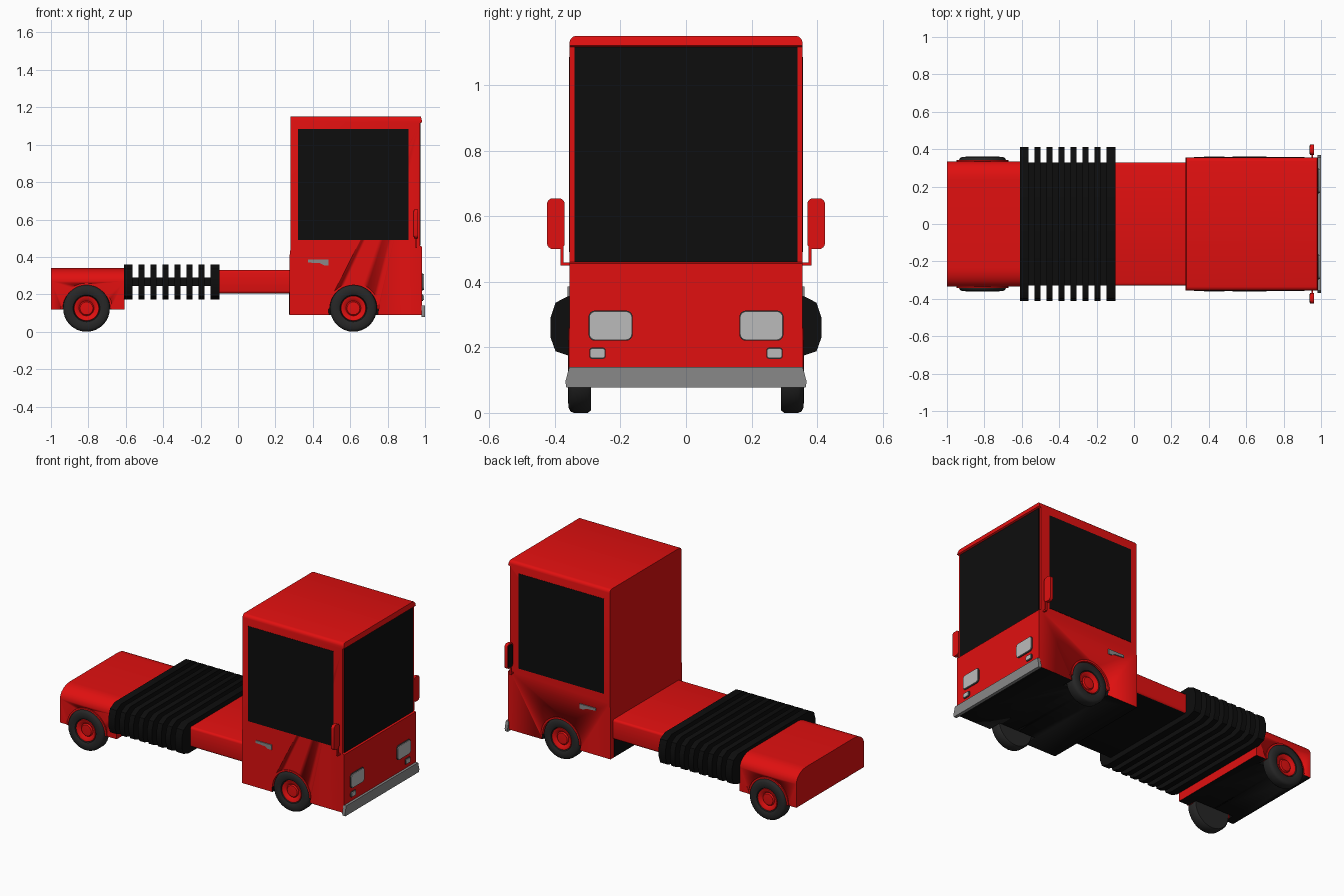
import bpy, bmesh, math
from mathutils import Vector

if "Cube" in bpy.data.objects:
    bpy.data.objects.remove(bpy.data.objects["Cube"])

def mat(name, r, g, b):
    m = bpy.data.materials.new(name)
    m.diffuse_color = (r, g, b, 1)
    m.use_nodes = True
    m.node_tree.nodes["Principled BSDF"].inputs["Base Color"].default_value = m.diffuse_color
    return m

RED = mat("red paint", 0.75, 0.005, 0.005)
BLACK = mat("black", 0.004, 0.004, 0.004)
TYRE = mat("tyre rubber", 0.02, 0.02, 0.02)
GREY = mat("grey trim", 0.25, 0.25, 0.25)
DARK = mat("dark rim", 0.06, 0.06, 0.06)
LENS = mat("lens", 0.5, 0.5, 0.5)

def finish(name, bm, m, under=False, angle=40):
    bmesh.ops.recalc_face_normals(bm, faces=bm.faces)
    me = bpy.data.meshes.new(name)
    me.materials.append(m)
    if under:                                   # black underside
        me.materials.append(BLACK)
        for f in bm.faces:
            if f.normal.z < -0.95:
                f.material_index = 1
    bm.to_mesh(me)
    bm.free()
    ob = bpy.data.objects.new(name, me)
    bpy.context.collection.objects.link(ob)
    bpy.ops.object.select_all(action='DESELECT')
    ob.select_set(True)
    bpy.context.view_layer.objects.active = ob
    bpy.ops.object.shade_smooth_by_angle(angle=math.radians(angle))
    return ob

def prism(name, pts, axis, a, b, m, bevel=0, pick=None, seg=3, under=False):
    """Extrude a 2D outline along x (outline is y,z) or y (outline is x,z)."""
    bm = bmesh.new()
    place = (lambda p, t: (t, p[0], p[1])) if axis == 'x' else (lambda p, t: (p[0], t, p[1]))
    f = bm.faces.new([bm.verts.new(place(p, a)) for p in pts])
    ext = bmesh.ops.extrude_face_region(bm, geom=[f])
    d = Vector(place((0, 0), b - a))
    for v in ext['geom']:
        if isinstance(v, bmesh.types.BMVert):
            v.co += d
    bmesh.ops.recalc_face_normals(bm, faces=bm.faces)
    if bevel:
        edges = [e for e in bm.edges if pick is None or pick(e)]
        bmesh.ops.bevel(bm, geom=edges, offset=bevel, segments=seg, profile=0.5, affect='EDGES')
    return finish(name, bm, m, under)

def rect(x0, x1, z0, z1):
    return [(x0, z0), (x1, z0), (x1, z1), (x0, z1)]

def rounded(cx, cz, w, h, r, n=5):
    pts = []
    for k, (sx, sz) in enumerate([(1, 1), (-1, 1), (-1, -1), (1, -1)]):
        for i in range(n):
            t = math.pi / 2 * (k + i / (n - 1))
            pts.append((cx + sx * (w / 2 - r) + r * math.cos(t), cz + sz * (h / 2 - r) + r * math.sin(t)))
    return pts

def lathe(name, prof, cx, cz, s, m, n=32, arc=2 * math.pi, closed=False):
    """Revolve (radius, y) points about the y direction through (cx, cz)."""
    bm = bmesh.new()
    full = arc > 6.28
    rings = []
    for i in range(n if full else n + 1):
        t = arc * i / n
        rings.append([bm.verts.new((cx + r * math.cos(t), s * y, cz + r * math.sin(t))) for r, y in prof])
    k = len(prof)
    for i in range(n):
        a, b = rings[i], rings[(i + 1) % len(rings)]
        for j in range(k if closed else k - 1):
            bm.faces.new((a[j], a[(j + 1) % k], b[(j + 1) % k], b[j]))
    if closed and not full:
        bm.faces.new(rings[0])
        bm.faces.new(rings[-1])
    bmesh.ops.remove_doubles(bm, verts=bm.verts, dist=1e-5)
    return finish(name, bm, m)

# cab shell, with recessed windscreen and roof lip
cab_pts = [(0.275, 0.09), (0.985, 0.09), (0.985, 0.455), (0.972, 0.46), (0.972, 1.115),
           (0.985, 1.12), (0.978, 1.15), (0.28, 1.15), (0.28, 0.44), (0.275, 0.40)]
def roof_edge(e):
    a, b = e.verts
    return abs(a.co.y - b.co.y) < 1e-4 and abs(a.co.x - b.co.x) > 0.1 and a.co.z > 1
cab = prism("cab", cab_pts, 'y', -0.355, 0.355, RED, 0.02, roof_edge, under=True)
prism("cab_back_lower_panel", rect(-0.32, 0.32, 0.092, 0.205), 'x', 0.272, 0.28, BLACK)
prism("windscreen", rect(-0.34, 0.34, 0.46, 1.115), 'x', 0.965, 0.976, BLACK)

# connecting body between cab and bellows
prism("link_body", rect(-0.33, 0.33, 0.205, 0.33), 'x', -0.12, 0.29, RED, 0.014,
      lambda e: abs(e.verts[0].co.x - e.verts[1].co.x) > 0.1, under=True)

# rear body with rounded top edges
rear_pts = [(-0.335, 0.12), (0.335, 0.12)]
arc = [(0.235 + 0.10 * math.cos(t), 0.27 + 0.07 * math.sin(t))
       for t in [math.pi / 2 * i / 8 for i in range(9)]]
rear_pts += arc + [(-y, z) for y, z in reversed(arc)]
rear = prism("rear_body", rear_pts, 'x', -1.0, -0.607, RED, under=True)

# bellows: eight ribs on a thin core
half = [(0.35, 0.172), (0.398, 0.188), (0.413, 0.23), (0.413, 0.29), (0.398, 0.336), (0.352, 0.36)]
rib = half + [(-y, z) for y, z in reversed(half)]
for i in range(8):
    x0 = -0.54 + 0.0642 * (i - 1) + 0.007
    x1 = x0 + 0.034
    if i == 0:
        x0 = -0.609
    if i == 7:
        x1 = -0.10
    prism("bellows_rib", rib, 'x', x0, x1, BLACK)
prism("bellows_core", rect(-0.33, 0.33, 0.245, 0.29), 'x', -0.61, -0.10, BLACK)

# wheels, wheel wells and arch lips
tyre = [(0.066, 0.335), (0.072, 0.354), (0.085, 0.36), (0.110, 0.358), (0.121, 0.352),
        (0.125, 0.342), (0.125, 0.30), (0.118, 0.29), (0.0, 0.29)]
hub = [(0.068, 0.335), (0.066, 0.352), (0.058, 0.352), (0.04, 0.338), (0.034, 0.345), (0.0, 0.347)]
for label, cx, body, out in (("front", 0.617, cab, 0.359), ("rear", -0.81, rear, 0.342)):
    for s in (-1, 1):
        lathe(label + "_tyre", tyre, cx, 0.125, s, TYRE)
        lathe(label + "_hub", hub, cx, 0.125, s, RED)
        lathe(label + "_arch_lip", [(0.127, 0.30), (0.127, out), (0.138, out), (0.138, 0.30)],
              cx, 0.122, s, RED, 24, math.pi, True)
        well = lathe("well_cutter", [(0, 0.27), (0.134, 0.27), (0.134, 0.5), (0, 0.5)], cx, 0.122, s, BLACK)
        well.hide_render = True
        well.hide_set(True)
        mod = body.modifiers.new("well", 'BOOLEAN')
        mod.operation = 'DIFFERENCE'
        mod.solver = 'EXACT'
        mod.object = well
        mod.material_mode = 'TRANSFER'

# parts on both sides of the cab
for s in (-1, 1):
    prism("side_window", rect(0.32, 0.912, 0.49, 1.085), 'y', s * 0.345, s * 0.357, BLACK)
    prism("door_handle", [(0.375, 0.370), (0.44, 0.366), (0.46, 0.355), (0.485, 0.355),
                          (0.485, 0.385), (0.375, 0.385)], 'y', s * 0.35, s * 0.361, GREY)
    # mirror with arm and glass
    prism("mirror", rounded(s * 0.397, 0.577, 0.054, 0.155, 0.018), 'x', 0.942, 0.962, RED)
    prism("mirror_glass", rounded(s * 0.397, 0.577, 0.044, 0.14, 0.014), 'x', 0.939, 0.943, BLACK)
    prism("mirror_arm", [(s * y, z) for y, z in ((0.345, 0.449), (0.382, 0.449), (0.382, 0.52),
                         (0.373, 0.52), (0.373, 0.458), (0.345, 0.458))], 'x', 0.948, 0.958, RED)
    # headlight and indicator
    for name, cy, cz, w, h, r in (("headlight", 0.23, 0.266, 0.135, 0.092, 0.02),
                                  ("indicator", 0.27, 0.182, 0.05, 0.034, 0.008)):
        prism(name + "_rim", rounded(s * cy, cz, w, h, r), 'x', 0.98, 0.990, DARK)
        prism(name + "_lens", rounded(s * cy, cz, w - 0.008, h - 0.008, r - 0.003), 'x', 0.98, 0.994, LENS)

# front bumper
prism("front_bumper", [(-0.365, 0.078), (0.365, 0.078), (0.368, 0.095), (0.356, 0.14),
                       (-0.356, 0.14), (-0.368, 0.095)], 'x', 0.98, 1.0, GREY)
